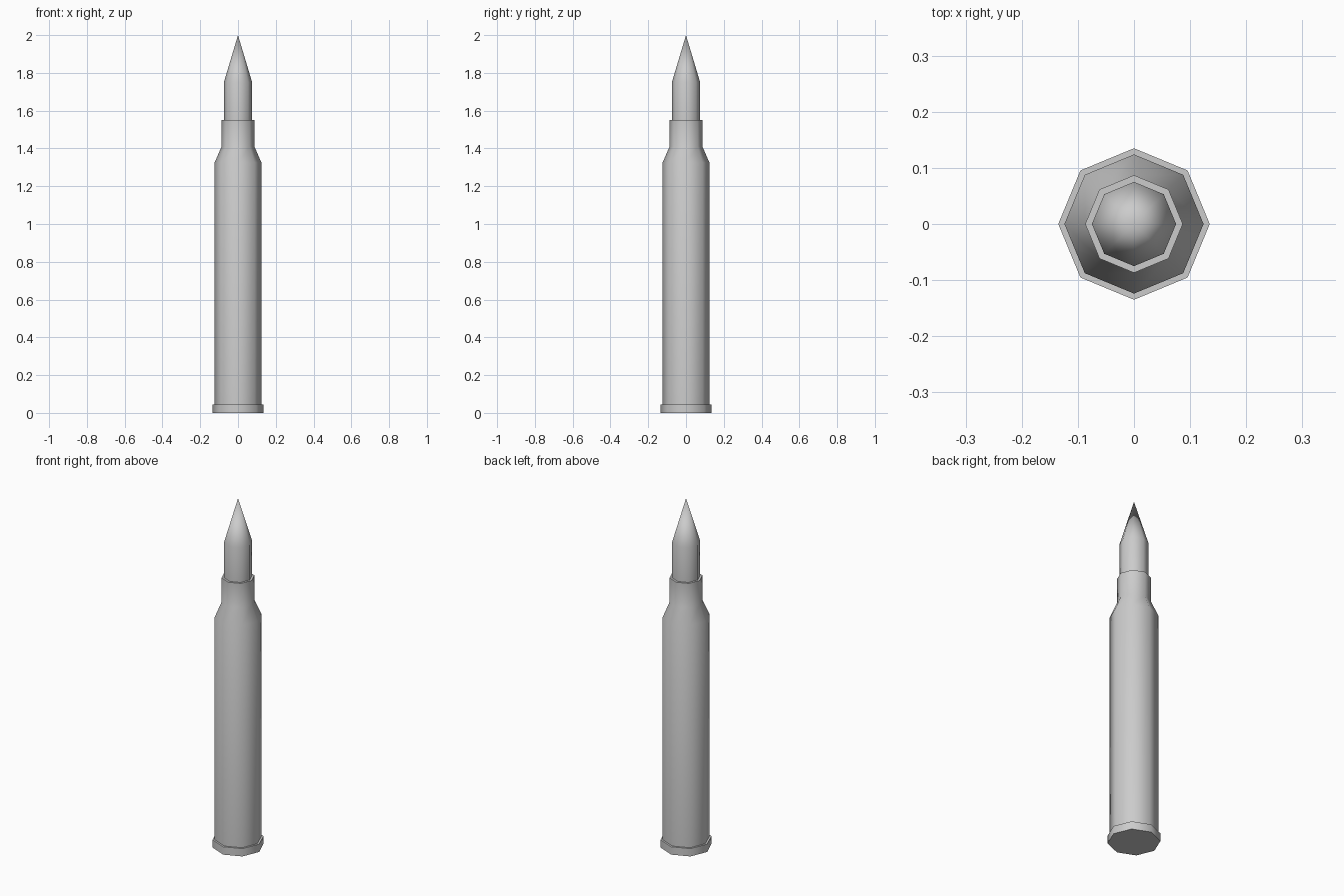
import bpy, bmesh, math

if "Cube" in bpy.data.objects:
    bpy.data.objects.remove(bpy.data.objects["Cube"])

SIDES = 8


def lathe(name, profile):
    """Revolve (radius, z) points around z; radius 0 becomes a single point."""
    bm = bmesh.new()
    rings = []
    for r, z in profile:
        if r == 0:
            rings.append([bm.verts.new((0, 0, z))] * SIDES)
        else:
            rings.append([bm.verts.new((r * math.cos(math.tau * i / SIDES),
                                        r * math.sin(math.tau * i / SIDES), z))
                          for i in range(SIDES)])
    for low, high in zip(rings, rings[1:]):
        for i in range(SIDES):
            j = (i + 1) % SIDES
            quad = [low[i], low[j], high[j], high[i]]
            bm.faces.new(list(dict.fromkeys(quad)))
    # Close the open flat base
    bm.faces.new(rings[0][::-1])
    bmesh.ops.recalc_face_normals(bm, faces=bm.faces)
    mesh = bpy.data.meshes.new(name)
    bm.to_mesh(mesh)
    bm.free()
    obj = bpy.data.objects.new(name, mesh)
    bpy.context.collection.objects.link(obj)
    bpy.ops.object.select_all(action='DESELECT')
    obj.select_set(True)
    bpy.context.view_layer.objects.active = obj
    bpy.ops.object.shade_smooth_by_angle(angle=math.radians(50))
    return obj


# Casing: rim, body, shoulder, neck and flat mouth
lathe("casing", [(0.135, 0), (0.135, 0.045), (0.124, 0.045), (0.124, 1.325),
                 (0.087, 1.41), (0.087, 1.55), (0, 1.55)])

# Pointed tip seated in the neck
lathe("pointed_tip", [(0.075, 1.55), (0.075, 1.75), (0, 2.0)])
